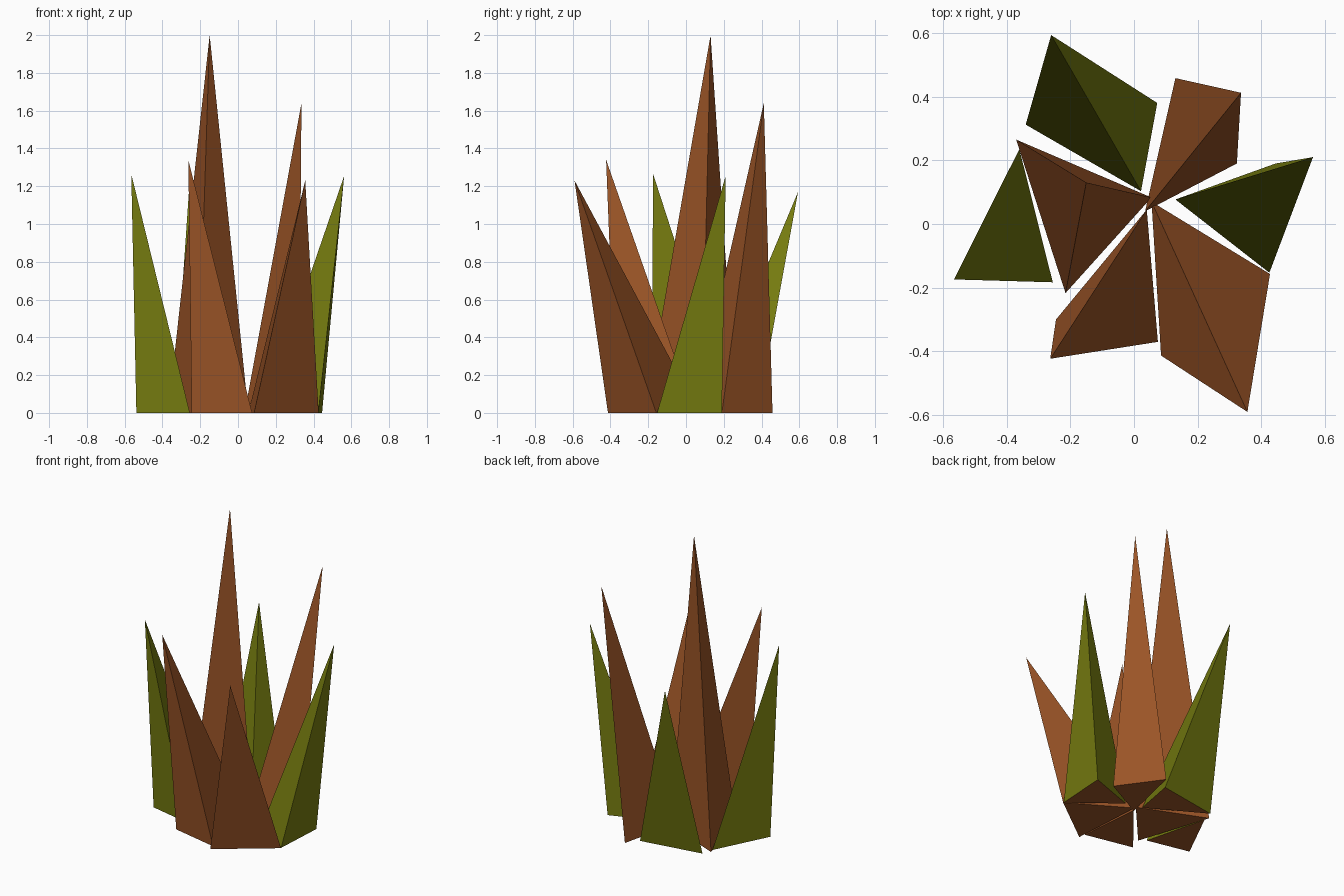
import bpy, bmesh

if "Cube" in bpy.data.objects:
    bpy.data.objects.remove(bpy.data.objects["Cube"])


def material(name, rgb):
    m = bpy.data.materials.new(name)
    m.diffuse_color = (*rgb, 1)
    m.use_nodes = True
    m.node_tree.nodes["Principled BSDF"].inputs["Base Color"].default_value = m.diffuse_color
    return m


BROWN = material("brown", (0.33, 0.09, 0.02))
GREEN = material("green", (0.18, 0.20, 0.005))


def spike(name, base, apex, side):
    """Three-sided leaning spike: triangle on the ground, sharp tip, brown underside."""
    bm = bmesh.new()
    ring = [bm.verts.new((x, y, 0)) for x, y in base]
    tip = bm.verts.new(apex)
    cap = bm.faces.new(ring)
    cap.material_index = 1
    for i in range(3):
        bm.faces.new((ring[i], ring[(i + 1) % 3], tip))
    bmesh.ops.recalc_face_normals(bm, faces=bm.faces)
    mesh = bpy.data.meshes.new(name)
    bm.to_mesh(mesh)
    bm.free()
    mesh.materials.append(side)
    mesh.materials.append(BROWN)
    bpy.context.collection.objects.link(bpy.data.objects.new(name, mesh))


# Brown leaves
spike("tall_leaf", [(-0.37, 0.265), (-0.215, -0.217), (0.055, 0.083)], (-0.15, 0.13, 2.0), BROWN)
spike("front_left_leaf", [(-0.245, -0.30), (0.075, -0.37), (0.04, 0.045)], (-0.263, -0.423, 1.34), BROWN)
spike("front_right_leaf", [(0.085, -0.413), (0.427, -0.157), (0.055, 0.07)], (0.356, -0.59, 1.23), BROWN)
spike("back_right_leaf", [(0.13, 0.458), (0.323, 0.19), (0.035, 0.04)], (0.336, 0.412, 1.64), BROWN)

# Green leaves
spike("back_green_leaf", [(-0.34, 0.312), (0.022, 0.103), (0.073, 0.38)], (-0.26, 0.593, 1.17), GREEN)
spike("right_green_leaf", [(0.13, 0.077), (0.425, -0.153), (0.445, 0.19)], (0.562, 0.21, 1.255), GREEN)
spike("left_green_leaf", [(-0.538, -0.12), (-0.255, -0.183), (-0.36, 0.235)], (-0.565, -0.174, 1.265), GREEN)
